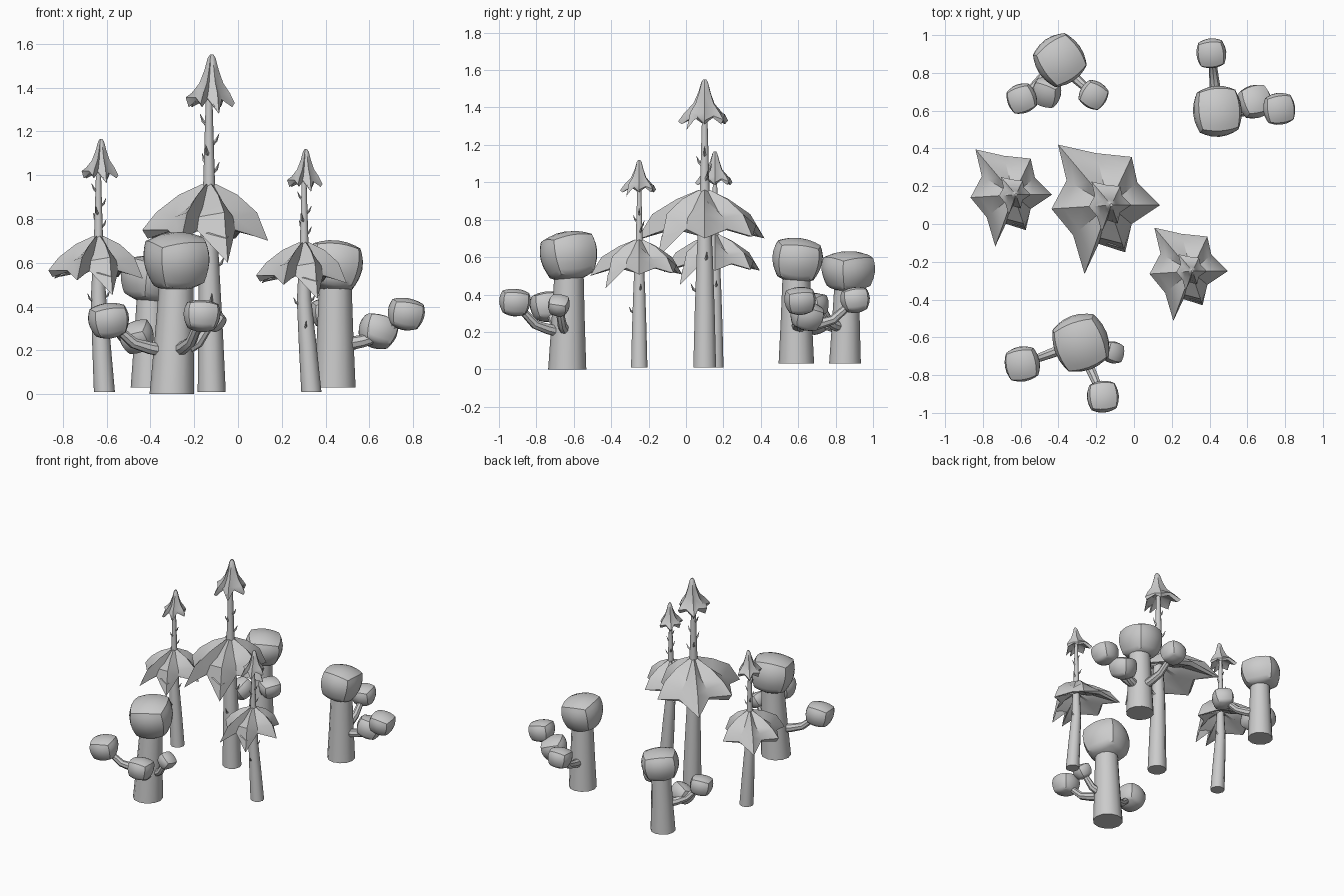
import bpy, bmesh, math
from mathutils import Vector, Euler

if "Cube" in bpy.data.objects:
    bpy.data.objects.remove(bpy.data.objects["Cube"])


def finish(bm, name, angle=40):
    bmesh.ops.recalc_face_normals(bm, faces=bm.faces)
    me = bpy.data.meshes.new(name)
    bm.to_mesh(me)
    bm.free()
    ob = bpy.data.objects.new(name, me)
    bpy.context.collection.objects.link(ob)
    bpy.ops.object.select_all(action='DESELECT')
    ob.select_set(True)
    bpy.context.view_layer.objects.active = ob
    bpy.ops.object.shade_smooth_by_angle(angle=math.radians(angle))
    return ob


def loft(bm, rings):
    """Bridge equal-sized rings of points and cap both ends."""
    vs = [[bm.verts.new(p) for p in r] for r in rings]
    n = len(vs[0])
    for a, b in zip(vs, vs[1:]):
        for i in range(n):
            j = (i + 1) % n
            bm.faces.new((a[i], a[j], b[j], b[i]))
    bm.faces.new(vs[0])
    bm.faces.new(vs[-1])


def tube(bm, path, radii, sides, upright=False):
    path = [Vector(p) for p in path]
    rings = []
    for i, (p, r) in enumerate(zip(path, radii)):
        d = path[min(i + 1, len(path) - 1)] - path[max(i - 1, 0)]
        q = Vector((0, 0, 1)).rotation_difference(Vector((0, 0, 1)) if upright else d)
        rings.append([p + q @ Vector((r * math.cos(2 * math.pi * k / sides),
                                      r * math.sin(2 * math.pi * k / sides), 0))
                      for k in range(sides)])
    loft(bm, rings)


# Six-pointed foliage outline: tips (x, y, z) alternate with notches
TIPS = [(-.27, .32, .69), (-.305, -.02, .74), (-.13, -.365, .68),
        (.085, -.25, .59), (.27, 0, .69), (.12, .255, .70)]
NOTCHES = [(-.225, .13, .76), (-.19, -.16, .74), (-.055, -.205, .74),
           (.12, -.10, .74), (.15, .12, .74), (-.07, .275, .76)]
STAR = [p for pair in zip(TIPS, NOTCHES) for p in pair]


def star_ring(t, z_tip, z_notch, size, at, s):
    """Ring of the star at fraction t; inner rings become round."""
    ring = []
    for i, (x, y, _) in enumerate(STAR):
        d = Vector((x, y))
        d = d.lerp(d.normalized() * .25, 1 - t) * t * size
        z = z_notch if i % 2 else z_tip
        if z is None:
            z = STAR[i][2] if size == 1 else 1.27 + (STAR[i][2] - .59) * .5
        ring.append(at + Vector((d.x, d.y, z)) * s)
    return ring


def pine(base, s, lean, tip_shift):
    b = Vector(base)
    dx = Vector((lean, 0, 0))
    # tapering trunk
    bm = bmesh.new()
    zs = [0, .3, .58, .95, 1.38]
    path = [b + Vector((0, 0, z * s)) + dx * min(1, z / .58) for z in zs]
    tube(bm, path, [r * s for r in (.064, .056, .046, .027, .014)], 10, True)
    # thorns on the trunk
    for z, a, r in [(1.22, 180, .016), (1.13, 0, .02), (1.08, 250, .021), (1.04, 130, .023),
                    (1.00, 20, .024), (.55, 200, .045), (.57, 10, .045), (.40, 280, .05)]:
        d = Vector((math.cos(math.radians(a)), math.sin(math.radians(a)), 0))
        p = b + dx + Vector((0, 0, z * s))
        tube(bm, [p + d * r * s * .5, p + d * (r + .012) * s + Vector((0, 0, .018 * s)),
                  p + d * (r + .026) * s + Vector((0, 0, .05 * s))],
             [.011 * s, .007 * s, .001], 4)
    finish(bm, "pine_trunk")
    # wide lower foliage with a hollow underside
    bm = bmesh.new()
    loft(bm, [star_ring(*r, 1, b + dx, s) for r in
              [(.12, .95, .94), (.5, .90, .84), (.82, .82, .80), (1, None, None),
               (.93, .70, .735), (.5, .79, .76), (.12, .82, .82)]])
    finish(bm, "pine_lower_foliage", 30)
    # pointed top foliage
    bm = bmesh.new()
    at = b + dx + Vector((tip_shift, 0, 0))
    loft(bm, [star_ring(*r, .39, at, s) for r in
              [(.08, 1.54, 1.54), (.18, 1.525, 1.525), (.32, 1.47, 1.47), (.52, 1.41, 1.40),
               (.8, 1.365, 1.355), (1, None, None), (.9, 1.30, 1.335), (.3, 1.36, 1.36)]])
    finish(bm, "pine_top_foliage", 40)


def blob(name, c, size, tilt):
    """Rounded box crown, slightly narrower underneath."""
    bm = bmesh.new()
    bmesh.ops.create_cube(bm, size=2)
    bmesh.ops.subdivide_edges(bm, edges=bm.edges, cuts=5, use_grid_fill=True)
    rot = Euler([math.radians(a) for a in tilt]).to_matrix()
    for v in bm.verts:
        p = v.co.lerp(v.co.normalized() * 1.12, .72)
        k = 1 + .09 * p.z
        p = Vector((p.x * size[0] * k, p.y * size[1] * k, p.z * size[2]))
        v.co = rot @ p * .97 + Vector(c)
    finish(bm, name)


def round_tree(base, top, r0, r1, crown, size, tilt, puffs):
    b, t = Vector(base), Vector(top)
    # thick trunk
    bm = bmesh.new()
    tube(bm, [b, b.lerp(t, .45), t], [r0, (r0 + r1) / 2, r1], 12, True)
    finish(bm, "round_tree_trunk")
    blob("round_tree_crown", crown, size, tilt)
    # bent branches carrying small puffs
    for x, y, z, r, tl in puffs:
        p = Vector((x, y, z))
        s = b.lerp(t, .42)
        s.z = min(b.z + .19, z - .03)
        m = s.lerp(p, .62)
        m.z = s.z + (z - s.z) * .3
        bm = bmesh.new()
        tube(bm, [s, s.lerp(m, .6) + Vector((0, 0, -.005)), m, m.lerp(p, .6), p],
             [.032, .029, .025, .021, .018], 8)
        finish(bm, "branch")
        blob("branch_puff", p, (r, r, r * .88), tl)


# three pines
pine((-.12, .10, .01), 1, -.012, .012)
pine((-.61, .155, .01), .75, -.027, .012)
pine((.335, -.25, .01), .72, -.033, .008)

# three round-crowned trees
round_tree((-.302, -.635, 0), (-.28, -.625, .54), .102, .077,
           (-.28, -.625, .604), (.138, .142, .128), (8, -6, 20),
           [(-.59, -.74, .335, .088, (5, -8, 10)), (-.165, -.915, .357, .08, (-5, 4, 5)),
            (-.115, -.68, .34, .055, (-10, 35, -15))])
round_tree((-.405, .85, .03), (-.395, .86, .48), .085, .065,
           (-.395, .868, .522), (.122, .125, .104), (5, 6, 35),
           [(-.593, .665, .34, .074, (5, -8, 20)), (-.215, .685, .34, .07, (6, 8, -30)),
            (-.46, .70, .26, .073, (30, -15, -20))])
round_tree((.442, .59, .03), (.445, .59, .52), .095, .073,
           (.44, .595, .582), (.122, .128, .115), (-6, 7, 4),
           [(.767, .61, .365, .08, (4, 10, 8)), (.41, .905, .37, .075, (8, -4, 6)),
            (.638, .645, .285, .083, (-12, 18, 15))])
